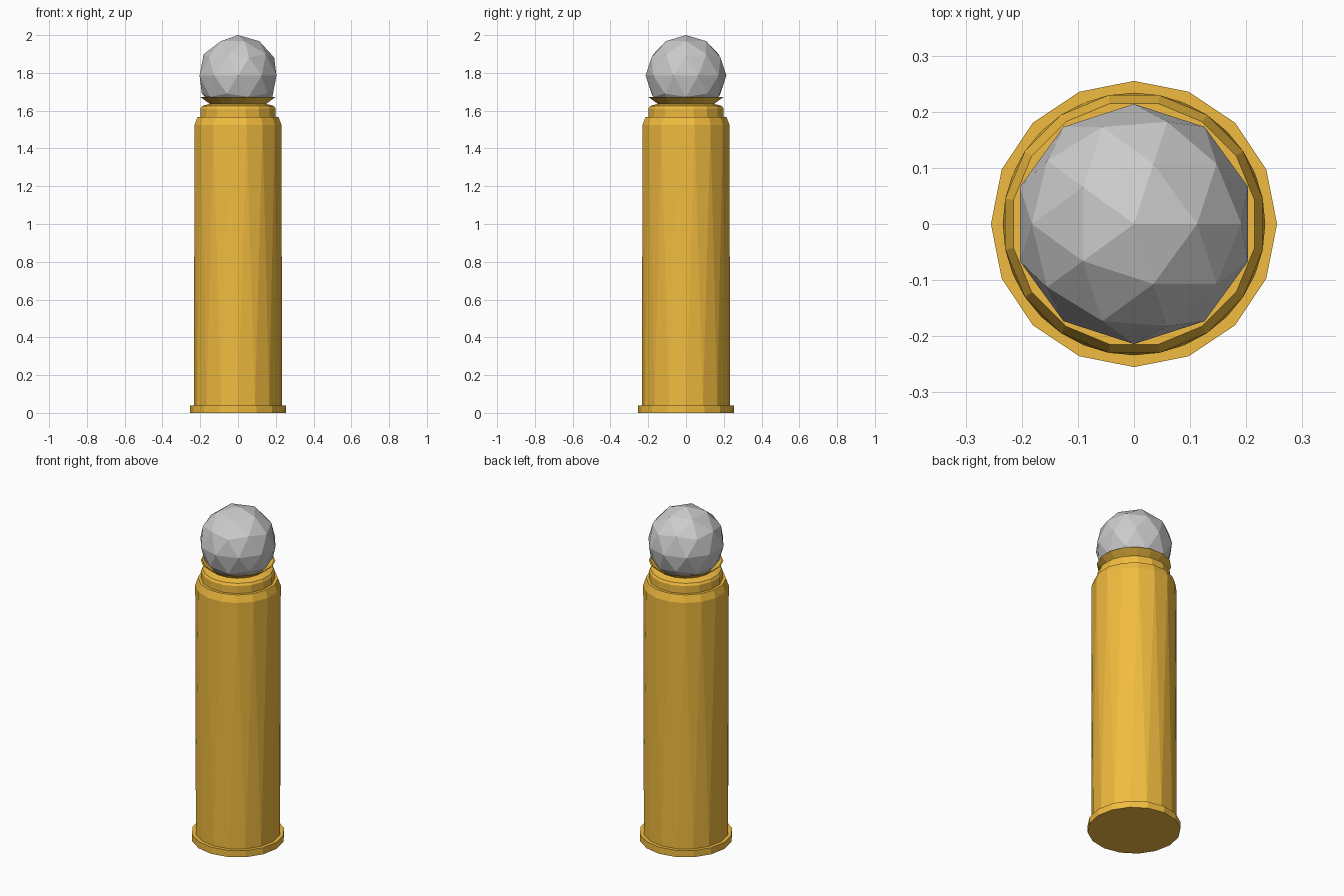
import bpy, bmesh
from math import sin, cos, pi

if "Cube" in bpy.data.objects:
    bpy.data.objects.remove(bpy.data.objects["Cube"])

SIDES = 16


def finish(bm, name, mat=None):
    bmesh.ops.recalc_face_normals(bm, faces=bm.faces)
    mesh = bpy.data.meshes.new(name)
    bm.to_mesh(mesh)
    bm.free()
    obj = bpy.data.objects.new(name, mesh)
    bpy.context.collection.objects.link(obj)
    if mat:
        mesh.materials.append(mat)
    return obj


def add_ring(bm, radius, z, phase):
    step = 2 * pi / SIDES
    return [bm.verts.new((radius * cos((i + phase) * step),
                          radius * sin((i + phase) * step), z)) for i in range(SIDES)]


brass = bpy.data.materials.new("brass_orange")
brass.diffuse_color = (0.88, 0.5, 0.05, 1)
brass.use_nodes = True
brass.node_tree.nodes["Principled BSDF"].inputs["Base Color"].default_value = brass.diffuse_color

# Casing: (radius, height, rotation in side steps), from base rim to flared lip
profile = [
    (0.255, 0.0, 0), (0.255, 0.04, 0), (0.234, 0.04, 0),
    (0.234, 1.525, 0.5), (0.219, 1.567, 0.5), (0.202, 1.567, 0.5),
    (0.202, 1.612, 0.5), (0.194, 1.625, 0.5), (0.152, 1.636, 0.5),
    (0.204, 1.673, 0.5), (0.196, 1.673, 0.5), (0.144, 1.636, 0.5),
]
bm = bmesh.new()
rings = [add_ring(bm, *p) for p in profile]
bm.faces.new(rings[0])
for k in range(len(rings) - 1):
    a, b = rings[k], rings[k + 1]
    twisted = profile[k][2] != profile[k + 1][2]
    for i in range(SIDES):
        j = (i + 1) % SIDES
        if twisted:
            # the wall turns by half a side, so it is made of slim triangles
            bm.faces.new((a[i], a[j], b[i]))
            bm.faces.new((a[j], b[j], b[i]))
        else:
            bm.faces.new((a[i], a[j], b[j], b[i]))
finish(bm, "casing", brass)

# Round ball seated in the lip
bm = bmesh.new()
bmesh.ops.create_icosphere(bm, subdivisions=2, radius=0.214)
bmesh.ops.translate(bm, verts=bm.verts, vec=(0, 0, 1.786))
finish(bm, "ball")
